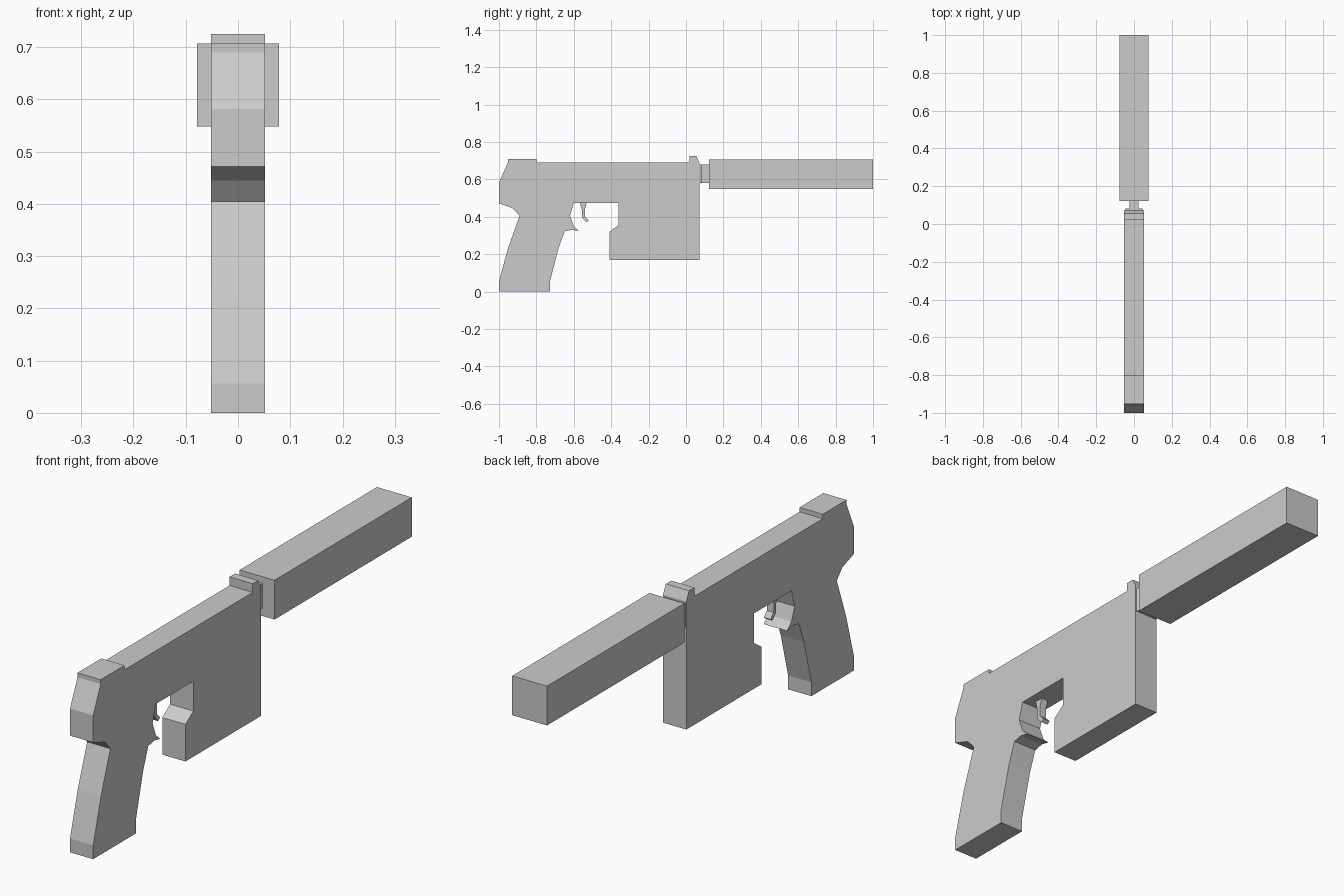
import bpy, bmesh

if "Cube" in bpy.data.objects:
    bpy.data.objects.remove(bpy.data.objects["Cube"])


def extrude_profile(name, points, half_width):
    """Extrude a (y, z) side profile symmetrically along x."""
    bm = bmesh.new()
    face = bm.faces.new([bm.verts.new((-half_width, y, z)) for y, z in points])
    side = bmesh.ops.extrude_face_region(bm, geom=[face])["geom"]
    verts = [v for v in side if isinstance(v, bmesh.types.BMVert)]
    bmesh.ops.translate(bm, verts=verts, vec=(2 * half_width, 0, 0))
    bmesh.ops.recalc_face_normals(bm, faces=bm.faces)
    mesh = bpy.data.meshes.new(name)
    bm.to_mesh(mesh)
    bm.free()
    obj = bpy.data.objects.new(name, mesh)
    bpy.context.collection.objects.link(obj)
    return obj


def box(name, half_width, y0, y1, z0, z1):
    return extrude_profile(name, [(y0, z0), (y1, z0), (y1, z1), (y0, z1)], half_width)


# Flat-sided body: sights, front block, finger opening and grip in one outline
extrude_profile("body", [
    (-0.952, 0.708), (-0.80, 0.708), (-0.80, 0.69), (0.02, 0.69),
    (0.02, 0.725), (0.055, 0.725), (0.072, 0.688), (0.072, 0.17),
    (-0.41, 0.17), (-0.41, 0.32), (-0.36, 0.355), (-0.36, 0.475),
    (-0.60, 0.475), (-0.62, 0.405), (-0.60, 0.35), (-0.572, 0.323),
    (-0.61, 0.331), (-0.648, 0.323), (-0.68, 0.237), (-0.727, 0.056),
    (-0.727, 0), (-1, 0), (-1, 0.056), (-0.95, 0.237),
    (-0.89, 0.405), (-0.925, 0.445), (-1, 0.472), (-1, 0.582),
    (-0.952, 0.69)], 0.052)

# Hooked trigger hanging in the opening
extrude_profile("trigger", [
    (-0.567, 0.475), (-0.53, 0.475), (-0.541, 0.44), (-0.539, 0.40),
    (-0.519, 0.38), (-0.532, 0.37), (-0.555, 0.395), (-0.555, 0.43)], 0.015)

# Muzzle collar, narrowed towards the front
collar = box("muzzle_collar", 0.05, 0.07, 0.083, 0.58, 0.68)
for v in collar.data.vertices:
    if v.co.y > 0.08:
        v.co.x *= 0.88

# Barrel neck and square suppressor
box("barrel_neck", 0.024, 0.08, 0.123, 0.58, 0.68)
box("suppressor", 0.078, 0.122, 1.0, 0.548, 0.707)
